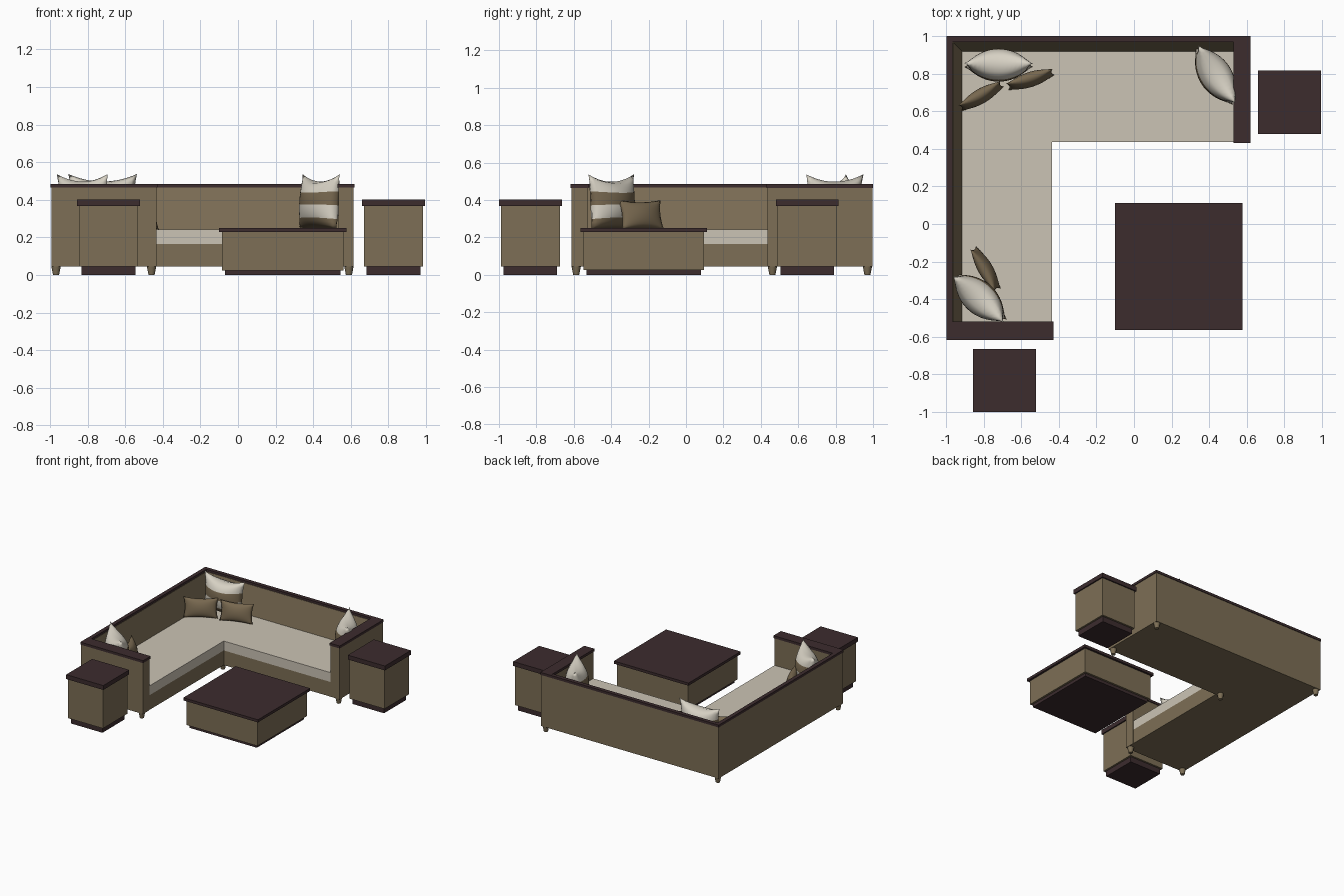
import bpy, math
from mathutils import Matrix, Vector

if "Cube" in bpy.data.objects:
    bpy.data.objects.remove(bpy.data.objects["Cube"])


def mat(name, rgb):
    m = bpy.data.materials.new(name)
    m.diffuse_color = (*rgb, 1)
    m.use_nodes = True
    m.node_tree.nodes["Principled BSDF"].inputs["Base Color"].default_value = m.diffuse_color
    return m


OLIVE = mat("olive fabric", (0.205, 0.158, 0.092))
DARK = mat("dark wood", (0.045, 0.025, 0.027))
CREAM = mat("cream seat fabric", (0.60, 0.55, 0.46))
PALE = mat("pale pillow fabric", (0.69, 0.65, 0.56))
BROWN = mat("brown pillow fabric", (0.185, 0.137, 0.078))


def make(name, verts, faces, *mats):
    me = bpy.data.meshes.new(name)
    me.from_pydata(verts, [], faces)
    for m in mats:
        me.materials.append(m)
    ob = bpy.data.objects.new(name, me)
    bpy.context.collection.objects.link(ob)
    return ob


def prism(name, outline, z0, z1, m):
    """Extrude a counter-clockwise outline from z0 to z1."""
    n = len(outline)
    verts = [(x, y, z0) for x, y in outline] + [(x, y, z1) for x, y in outline]
    faces = [tuple(reversed(range(n))), tuple(range(n, 2 * n))]
    faces += [(i, (i + 1) % n, n + (i + 1) % n, n + i) for i in range(n)]
    return make(name, verts, faces, m)


def box(name, x0, x1, y0, y1, z0, z1, m):
    return prism(name, [(x0, y0), (x1, y0), (x1, y1), (x0, y1)], z0, z1, m)


def corner_sweep(name, profile, y_end, x_end, m):
    """Sweep a (depth, height) profile round the back corner with a mitre."""
    n = len(profile)
    verts = [(-0.997 + d, y_end, z) for d, z in profile]
    verts += [(-0.997 + d, 1 - d, z) for d, z in profile]
    verts += [(x_end, 1 - d, z) for d, z in profile]
    faces = [tuple(reversed(range(n))), tuple(range(2 * n, 3 * n))]
    for s in (0, n):
        faces += [(s + i, s + (i + 1) % n, s + n + (i + 1) % n, s + n + i) for i in range(n)]
    ob = make(name, verts, faces, m)
    ob.data.validate()
    return ob


def l_shape(off):
    """L outline of the seating area, back edges inset by off."""
    return [(-0.997 + off, -0.53), (-0.435, -0.53), (-0.435, 0.437),
            (0.54, 0.437), (0.54, 1 - off), (-0.997 + off, 1 - off)]


# Sofa base, seat and sloping back
prism("sofa_base", l_shape(0.02), 0.045, 0.165, OLIVE)
prism("seat_cushion", l_shape(0.06), 0.165, 0.242, CREAM)
corner_sweep("sofa_back", [(0.004, 0.045), (0.004, 0.467), (0.035, 0.467),
                           (0.082, 0.242), (0.082, 0.045)], -0.61, 0.614, OLIVE)
corner_sweep("back_cap", [(0, 0.465), (0, 0.485), (0.032, 0.485), (0.032, 0.465)],
             -0.56, 0.56, DARK)

# Arms with dark caps
box("left_arm", -0.993, -0.433, -0.612, -0.525, 0.045, 0.466, OLIVE)
box("left_arm_cap", -0.997, -0.428, -0.617, -0.52, 0.465, 0.4855, DARK)
box("right_arm", 0.535, 0.615, 0.436, 0.996, 0.045, 0.466, OLIVE)
box("right_arm_cap", 0.528, 0.62, 0.431, 1.0, 0.465, 0.4855, DARK)

# Tapered round feet
for i, (x, y) in enumerate([(-0.968, -0.587), (-0.46, -0.587), (-0.46, 0.462),
                            (0.59, 0.462), (0.59, 0.97), (-0.968, 0.97)]):
    bpy.ops.mesh.primitive_cone_add(vertices=16, radius1=0.016, radius2=0.025,
                                    depth=0.046, location=(x, y, 0.023))
    foot = bpy.context.object
    foot.name = f"sofa_foot_{i + 1}"
    foot.data.materials.append(OLIVE)
    bpy.ops.object.shade_smooth_by_angle()


# Tables: dark plinth, upholstered body, dark top
def table(name, cx, cy, half, body, base, z_base, z_body, z_top):
    for part, h, z0, z1, m in (("plinth", base, 0, z_base, DARK),
                               ("body", body, z_base, z_body, OLIVE),
                               ("top", half, z_body, z_top, DARK)):
        box(f"{name}_{part}", cx - h, cx + h, cy - h, cy + h, z0, z1, m)


table("left_side_table", -0.689, -0.832, 0.168, 0.158, 0.143, 0.045, 0.367, 0.403)
table("right_side_table", 0.827, 0.648, 0.168, 0.158, 0.143, 0.045, 0.367, 0.403)
table("coffee_table", 0.238, -0.227, 0.338, 0.322, 0.306, 0.025, 0.228, 0.25)


# Pillows: two bulging grids joined at the rim, pinched between the corners
def pillow(name, x, y, yaw, lean, w, h, t, dip, striped, n=16):
    place = (Matrix.Translation((x, y, 0.243)) @ Matrix.Rotation(math.radians(yaw), 4, 'Z')
             @ Matrix.Rotation(math.radians(-lean), 4, 'X'))
    verts, faces, ids, index = [], [], [], {}

    def point(i, j, side):
        rim = i in (0, n) or j in (0, n)
        key = (i, j, 0 if rim else side)
        if key not in index:
            u, v = 2 * i / n - 1, 2 * j / n - 1
            bulge = max(0, 1 - u * u) ** 0.75 * max(0, 1 - v * v) ** 0.5
            px = w / 2 * u * (1 - 0.09 * (1 - v * v))
            pz = h / 2 * (v + 1) - dip * (1 - u * u) * ((v + 1) / 2) ** 3
            pz += 0.008 * (1 - u * u) * ((1 - v) / 2) ** 3
            index[key] = len(verts)
            verts.append(place @ Vector((px, side * t / 2 * bulge, pz)))
        return index[key]

    for side in (-1, 1):
        for j in range(n):
            v = (2 * j + 1) / n - 1
            pale = -0.625 < v < -0.125 or v > 0.375
            for i in range(n):
                f = [point(i, j, side), point(i + 1, j, side),
                     point(i + 1, j + 1, side), point(i, j + 1, side)]
                faces.append(f if side < 0 else f[::-1])
                ids.append(1 if striped and pale else 0)
    ob = make(name, verts, faces, BROWN, PALE)
    for p, k in zip(ob.data.polygons, ids):
        p.material_index = k
        p.use_smooth = True


big = dict(w=0.365, h=0.295, t=0.175, dip=0.04, striped=True)
small = dict(w=0.26, h=0.16, t=0.075, dip=0.012, striped=False)
pillow("corner_pillow", -0.72, 0.835, 0, 4, **big)
pillow("right_pillow", 0.425, 0.785, -57, 4, **big)
pillow("left_pillow", -0.815, -0.385, 138, 4, **big)
pillow("small_corner_pillow_a", -0.805, 0.665, 30, 13, **small)
pillow("small_corner_pillow_b", -0.545, 0.752, 18, 13, **small)
pillow("small_left_pillow", -0.775, -0.23, 120, 13, **small)
